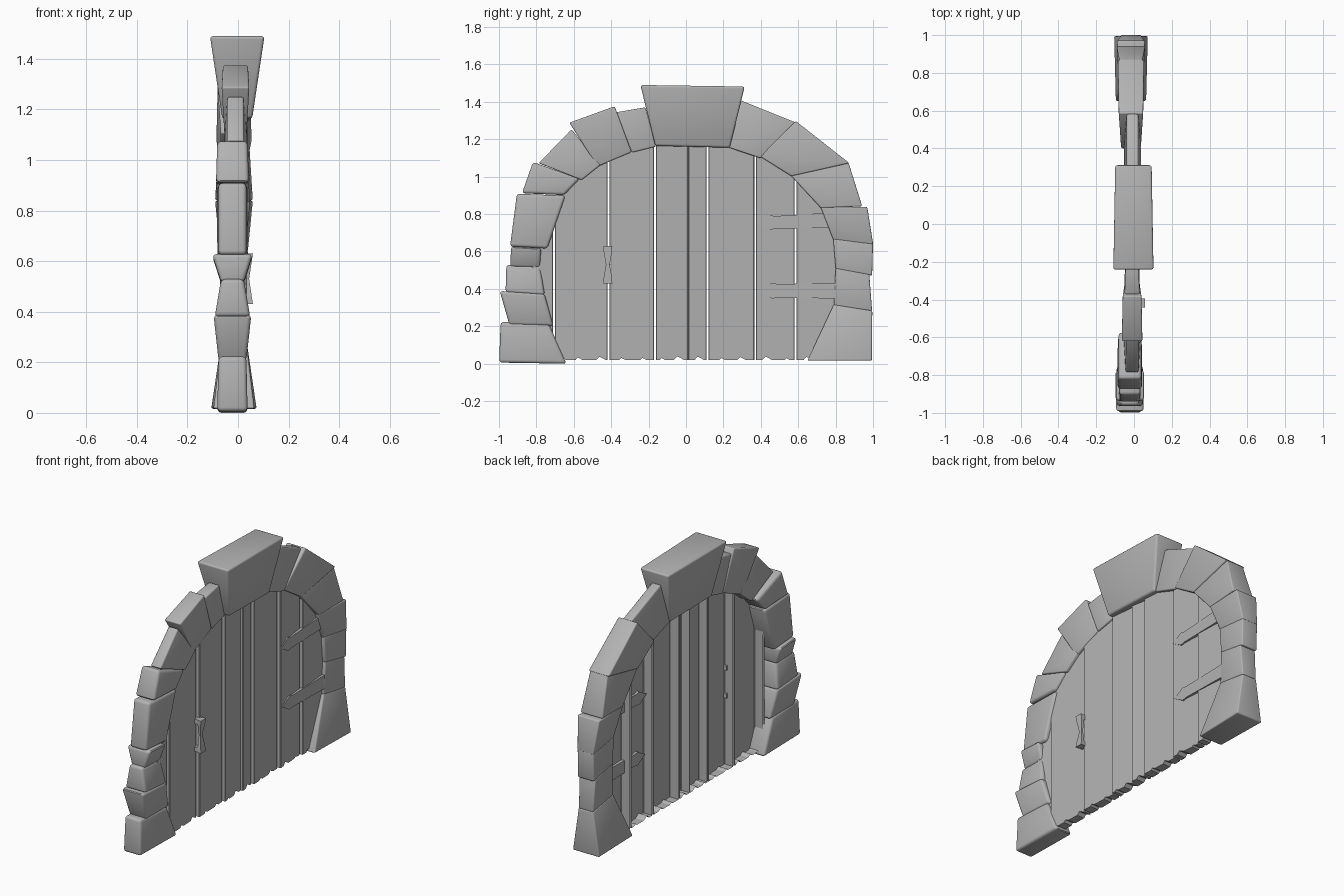
import bpy
import bmesh
import random
from math import sqrt, radians
from mathutils import Vector

random.seed(4)
cube = bpy.data.objects.get("Cube")
if cube:
    bpy.data.objects.remove(cube, do_unlink=True)

GREY = (0.45, 0.45, 0.45, 1.0)
grey = bpy.data.materials.new("plain grey")
grey.use_nodes = True
grey.diffuse_color = GREY
grey.node_tree.nodes["Principled BSDF"].inputs["Base Color"].default_value = GREY


def finish(name, bm, edges=(), bevel=0.0, segments=1, open_back=False):
    """Bevel the given edges and turn the bmesh into an object."""
    if bevel:
        bmesh.ops.bevel(bm, geom=list(edges), offset=bevel, segments=segments,
                        profile=0.5, affect='EDGES', clamp_overlap=True)
    bmesh.ops.recalc_face_normals(bm, faces=bm.faces[:])
    if open_back:
        bm.normal_update()
        back = [f for f in bm.faces if f.normal.x < -.9]
        bmesh.ops.delete(bm, geom=back, context='FACES')
    mesh = bpy.data.meshes.new(name)
    bm.to_mesh(mesh)
    bm.free()
    mesh.materials.append(grey)
    obj = bpy.data.objects.new(name, mesh)
    bpy.context.collection.objects.link(obj)
    return obj


def loft(back, front):
    """Closed solid between two matching outlines of (x, y, z) points."""
    bm = bmesh.new()
    a = [bm.verts.new(p) for p in back]
    b = [bm.verts.new(p) for p in front]
    bm.faces.new(a)
    bm.faces.new(b)
    for i in range(len(a)):
        j = (i + 1) % len(a)
        bm.faces.new((a[i], a[j], b[j], b[i]))
    return bm


def slab(outline, back, front):
    """Extrude a (y, z) outline; front gives the x of each front point."""
    return loft([(back, y, z) for y, z in outline],
                [(front(y, z), y, z) for y, z in outline])


def stone(name, quad, depths, centre, taper, bevel):
    """Wedge block: quad is outer, inner, inner, outer; depths are the
    half thickness at its first and second joint."""
    t0, t1 = depths
    half = (t0, t0 * taper, t1 * taper, t1)
    # Grow slightly along the arch so that neighbours meet
    a, b, c, d = [Vector(p) for p in quad]
    grow = ((d + c) - (a + b)).normalized() * .004
    quad = (a - grow, b - grow, c + grow, d + grow)
    bm = loft([(centre - h, p.x, max(0, p.y)) for h, p in zip(half, quad)],
              [(centre + h, p.x, max(0, p.y)) for h, p in zip(half, quad)])
    obj = finish(name, bm, bm.edges[:], bevel, 3)
    bpy.ops.object.select_all(action='DESELECT')
    obj.select_set(True)
    bpy.context.view_layer.objects.active = obj
    bpy.ops.object.shade_smooth_by_angle(angle=radians(35))


# Rounded stones, handle side, from the ground up
near_stones = [
    ([(-1, .01), (-.64, 0), (-.73, .205), (-.99, .22)], (.06, .055)),
    ([(-.945, .21), (-.71, .205), (-.755, .37), (-.995, .385)], (.055, .075)),
    ([(-.965, .385), (-.755, .37), (-.78, .52), (-.96, .525)], (.07, .045)),
    ([(-.94, .52), (-.78, .515), (-.775, .615), (-.935, .625)], (.045, .08)),
    ([(-.94, .63), (-.74, .62), (-.645, .895), (-.905, .905)], (.055, .055)),
    ([(-.875, .915), (-.65, .905), (-.57, .985), (-.82, 1.075)], (.065, .06)),
    ([(-.785, 1.075), (-.555, .985), (-.46, 1.06), (-.615, 1.25)], (.034, .032)),
    ([(-.62, 1.29), (-.47, 1.055), (-.295, 1.13), (-.385, 1.375)], (.055, .05)),
    ([(-.37, 1.345), (-.285, 1.13), (-.165, 1.16), (-.22, 1.37)], (.04, .035)),
]
near_tapers = [1, .95, 1, 1, 1.1, 1, 1.4, .75, 1]
for i, ((quad, depths), taper) in enumerate(zip(near_stones, near_tapers)):
    stone(f"near_stone_{i + 1}", quad, depths, -.022 if i < 6 else -.01,
          taper, .016 if i < 6 else .008)

# Sharper stones, hinge side, from the ground up
far_stones = [
    ([(.995, .02), (.65, .02), (.79, .315), (.995, .28)], (.09, .05)),
    ([(.995, .285), (.79, .315), (.8, .51), (.98, .475)], (.05, .055)),
    ([(.995, .475), (.8, .51), (.787, .665), (1, .64)], (.055, .055)),
    ([(1, .64), (.787, .665), (.72, .835), (.97, .835)], (.055, .075)),
    ([(.94, .845), (.72, .835), (.56, 1.005), (.87, 1.075)], (.075, .06)),
    ([(.87, 1.075), (.56, 1.005), (.4, 1.105), (.59, 1.295)], (.07, .065)),
    ([(.585, 1.29), (.395, 1.1), (.23, 1.155), (.3, 1.405)], (.03, .03)),
]
far_tapers = [.9, .9, .9, .85, .85, .8, 1.5]
for i, ((quad, depths), taper) in enumerate(zip(far_stones, far_tapers)):
    stone(f"far_stone_{i + 1}", quad, depths, -.016 if i < 6 else -.008,
          taper, .008)

# Keystone, much thicker at its top
stone("keystone", [(-.24, 1.49), (-.16, 1.165), (.23, 1.155), (.31, 1.482)],
      (.108, .098), -.003, .55, .012)


def arch(y):
    """Height of the door's curved top."""
    return .5 + .69 * sqrt(max(0, 1 - (y / .84) ** 2))


# Door planks: open-backed, slightly twisted, with worn bottoms
spans = [(-.82, -.71), (-.7, -.42), (-.41, -.17), (-.16, .012),
         (.012, .11), (.12, .365), (.375, .58), (.59, .82)]
for i, (y0, y1) in enumerate(spans):
    width = y1 - y0
    bottom = [(y0, .02)]
    notches = max(1, round(width / .1))
    for k in range(notches):
        mid = y0 + width * (k + random.uniform(.35, .65)) / notches
        dip = random.uniform(.012, .028)
        bottom += [(mid - dip, .02), (mid - dip / 3, .02 + dip * .7),
                   (mid + dip / 3, .02 + dip * .4), (mid + dip, .02)]
    bottom.append((y1, .02))
    top = [(y1 - width * k / 6, arch(y1 - width * k / 6)) for k in range(7)]
    bm = slab(bottom + top, -.035,
              lambda y, z: .026 - .014 * (y - y0) / width)
    tall = [e for e in bm.edges
            if abs(e.verts[0].co.z - e.verts[1].co.z) > .3]
    finish(f"plank_{i + 1}", bm, tall, .003, open_back=True)

# Strap hinges with pointed tips
for name, tip, z, end, half, rise in (
        ("upper_hinge", .375, .755, .76, .04, .012),
        ("lower_hinge", .39, .39, .81, .042, 0)):
    outline = [(tip, z), (tip + .07, z - half), (tip + .1, z - half * .85),
               (end, z - half + rise), (end, z + half + rise),
               (tip + .1, z + half * .85), (tip + .07, z + half)]
    finish(name, slab(outline, .005, lambda y, z: .029))

# Waisted pull handle, thin in the middle, on two mounts
hy, hz = -.418, .53
side = [(.024, -.1), (.022, -.07), (.01, 0), (.022, .07), (.024, .1)]
outline = ([(hy + w, hz + h) for w, h in side]
           + [(hy - w, hz + h) for w, h in reversed(side)])
bm = slab(outline, .034, lambda y, z: .044 + .15 * abs(z - hz))
finish("handle_grip", bm)
for name, z in (("handle_lower_mount", hz - .085), ("handle_upper_mount", hz + .085)):
    mount = [(hy - .02, z - .014), (hy + .02, z - .014),
             (hy + .02, z + .014), (hy - .02, z + .014)]
    finish(name, slab(mount, .005, lambda y, z: .045))
